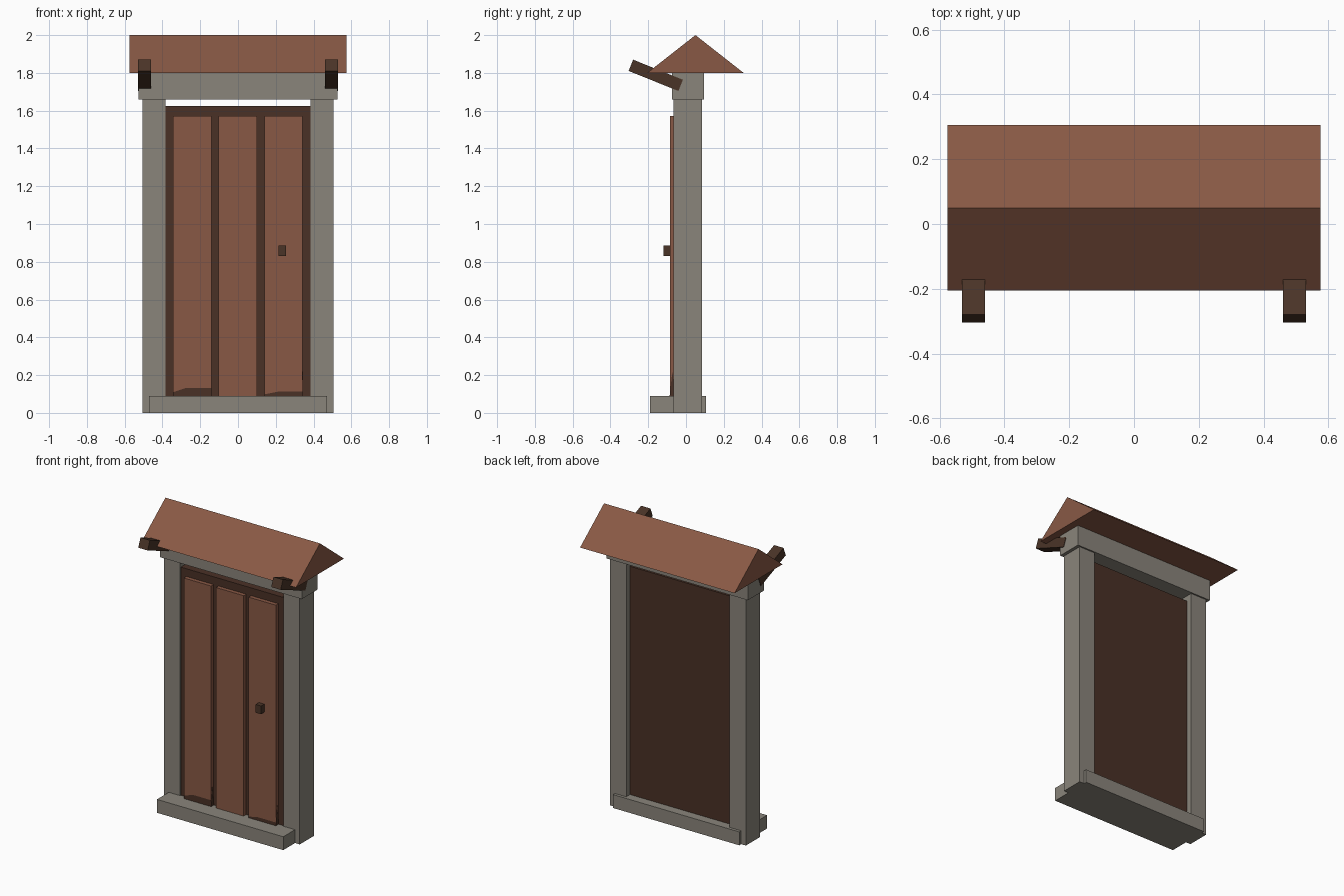
import bpy
import math

if "Cube" in bpy.data.objects:
    bpy.data.objects.remove(bpy.data.objects["Cube"])


def srgb(r, g, b):
    f = lambda c: c / 12.92 if c <= 0.04045 else ((c + 0.055) / 1.055) ** 2.4
    return tuple(f(c / 255) for c in (r, g, b)) + (1.0,)


def material(name, rgb):
    m = bpy.data.materials.new(name)
    m.diffuse_color = srgb(*rgb)
    m.use_nodes = True
    m.node_tree.nodes["Principled BSDF"].inputs["Base Color"].default_value = m.diffuse_color
    return m


stone = material("grey_stone", (138, 133, 123))
wood = material("red_brown_wood", (137, 89, 69))
dark = material("dark_brown_wood", (74, 49, 38))
iron = material("dark_timber", (74, 52, 39))


def mesh(name, verts, faces, mat):
    me = bpy.data.meshes.new(name)
    me.from_pydata(verts, [], faces)
    me.materials.append(mat)
    ob = bpy.data.objects.new(name, me)
    bpy.context.collection.objects.link(ob)
    return ob


def prism(name, profile, x0, x1, mat):
    """Extrude a counter-clockwise (y, z) profile along x."""
    n = len(profile)
    verts = [(x, y, z) for x in (x0, x1) for y, z in profile]
    faces = [tuple(range(n))[::-1], tuple(range(n, 2 * n))]
    faces += [(i, (i + 1) % n, (i + 1) % n + n, i + n) for i in range(n)]
    return mesh(name, verts, faces, mat)


def box(name, x, y, z, mat):
    return prism(name, [(y[0], z[0]), (y[1], z[0]), (y[1], z[1]), (y[0], z[1])],
                 x[0], x[1], mat)


# Stone surround
for side, s in (("left", -1), ("right", 1)):
    box(f"{side}_post", sorted((s * 0.385, s * 0.505)), (-0.065, 0.085), (0, 1.67), stone)
box("lintel", (-0.527, 0.527), (-0.075, 0.095), (1.66, 1.799), stone)
box("sill", (-0.47, 0.47), (-0.19, 0.105), (0, 0.09), stone)

# Door backing and raised planks
box("door_backing", (-0.385, 0.385), (-0.058, 0.045), (0.002, 1.625), dark)
for name, x in (("left", (-0.343, -0.141)), ("middle", (-0.104, 0.101)),
                ("right", (0.139, 0.341))):
    box(f"{name}_plank", x, (-0.085, -0.055), (0.08, 1.573), wood)


# Dark stains at the foot of the outer planks
def stain(name, x0, x1, low, high):
    pts = [(x0, 0.09), (x1, 0.09), (x1, high), (x0 + 0.07, high), (x0, low)]
    mesh(f"{name}_foot_stain", [(x, -0.0865, z) for x, z in pts],
         [(0, 1, 2, 3, 4)], dark)
    prism(f"{name}_edge_stain", [(-0.0865, 0.09), (-0.058, 0.09), (-0.072, 0.22)],
          x1 - 0.002, x1 + 0.002, dark)


stain("left", -0.343, -0.141, 0.11, 0.133)
stain("right", 0.139, 0.341, 0.098, 0.112)

# Door knob
box("door_knob", (0.215, 0.255), (-0.12, -0.08), (0.83, 0.885), iron)

# Gabled roof
prism("roof", [(-0.205, 1.80), (0.305, 1.80), (0.05, 2.0)], -0.575, 0.575, wood)

# Sloping roof brackets
for side, s in (("left", -1), ("right", 1)):
    b = box(f"{side}_bracket", (-0.035, 0.035), (-0.142, 0.142), (-0.032, 0.032), iron)
    b.location = (s * 0.495, -0.16, 1.787)
    b.rotation_euler.x = math.radians(-22)
